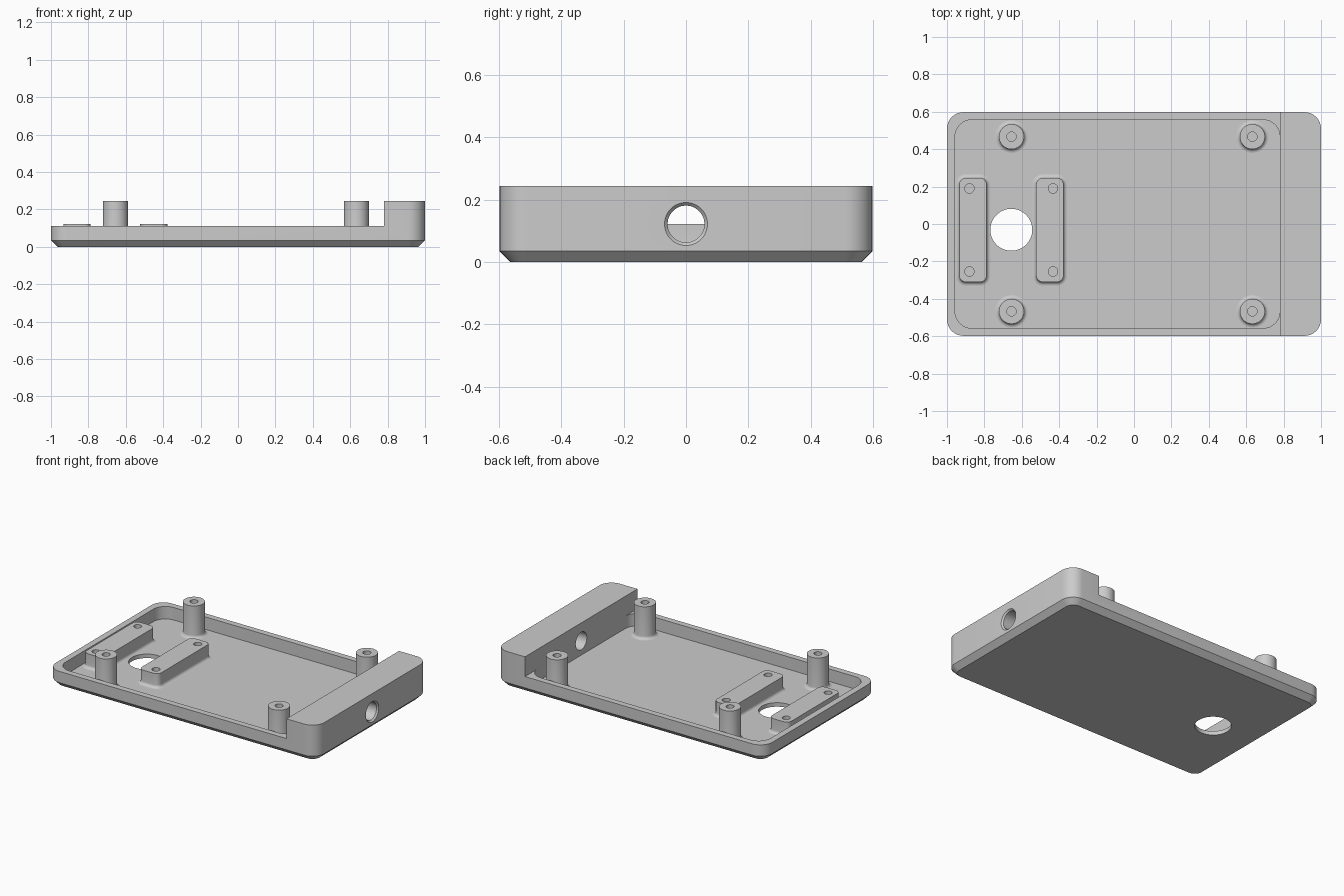
import bpy
import bmesh
import math

if "Cube" in bpy.data.objects:
    bpy.data.objects.remove(bpy.data.objects["Cube"], do_unlink=True)

HALF_Y, RIM, FLOOR, TOP = 0.598, 0.111, 0.027, 0.244
STEP_X, FILLET = 0.78, 0.02

grey = bpy.data.materials.new("plain_grey")
grey.use_nodes = True
COLOUR = (0.6, 0.6, 0.6, 1)
grey.diffuse_color = COLOUR
grey.node_tree.nodes["Principled BSDF"].inputs["Base Color"].default_value = COLOUR


def rounded_rect(x0, x1, y0, y1, r, steps=8):
    """Outline points of a rectangle with rounded corners."""
    pts = []
    corners = [(x1 - r, y1 - r), (x0 + r, y1 - r), (x0 + r, y0 + r), (x1 - r, y0 + r)]
    for i, (cx, cy) in enumerate(corners):
        for k in range(steps + 1):
            a = math.pi / 2 * (i + k / steps)
            pts.append((cx + r * math.cos(a), cy + r * math.sin(a)))
    return pts


def circle(x, y, r, n=48):
    return [(x + r * math.cos(2 * math.pi * k / n), y + r * math.sin(2 * math.pi * k / n))
            for k in range(n)]


def loft(name, rings):
    """Closed solid through a stack of (outline, z) rings."""
    bm = bmesh.new()
    loops = [[bm.verts.new((x, y, z)) for x, y in outline] for outline, z in rings]
    for low, high in zip(loops, loops[1:]):
        n = len(low)
        for i in range(n):
            j = (i + 1) % n
            bm.faces.new((low[i], low[j], high[j], high[i]))
    bm.faces.new(loops[0][::-1])
    bm.faces.new(loops[-1])
    bmesh.ops.recalc_face_normals(bm, faces=bm.faces)
    mesh = bpy.data.meshes.new(name)
    bm.to_mesh(mesh)
    bm.free()
    mesh.materials.append(grey)
    obj = bpy.data.objects.new(name, mesh)
    bpy.context.collection.objects.link(obj)
    return obj


def cut(target, cutter):
    """Subtract the cutter, then drop it."""
    cutter.hide_render = True
    mod = target.modifiers.new("cut", 'BOOLEAN')
    mod.operation, mod.solver, mod.object = 'DIFFERENCE', 'EXACT', cutter
    bpy.context.view_layer.objects.active = target
    bpy.ops.object.modifier_apply(modifier=mod.name)
    bpy.data.objects.remove(cutter, do_unlink=True)


def smooth(obj):
    bpy.ops.object.select_all(action='DESELECT')
    obj.select_set(True)
    bpy.context.view_layer.objects.active = obj
    bpy.ops.object.shade_smooth_by_angle(angle=math.radians(30))


def fillet_rings(outline_at):
    """Rings of a concave fillet rising from the floor; outline_at(grow) gives the outline."""
    rings = []
    for k in range(6):
        a = math.pi / 2 * k / 5
        rings.append((outline_at(FILLET * (1 - math.sin(a))), FLOOR + FILLET * (1 - math.cos(a))))
    return rings


# Tray body with chamfered bottom and raised end block
c = 0.035
tray = loft("tray", [
    (rounded_rect(-1 + c, 1 - c, -HALF_Y + c, HALF_Y - c, 0.088 - c), 0),
    (rounded_rect(-1, 1, -HALF_Y, HALF_Y, 0.088), c),
    (rounded_rect(-1, 1, -HALF_Y, HALF_Y, 0.088), TOP)])
step = rounded_rect(-1.2, STEP_X, -0.8, 0.8, 0.01, 2)
cut(tray, loft("step_cutter", [(step, RIM), (step, 0.4)]))
pocket = rounded_rect(-0.957, STEP_X, -0.557, 0.557, 0.09)
cut(tray, loft("pocket_cutter", [(pocket, FLOOR), (pocket, RIM + 0.05)]))

# Round opening through the floor
opening = circle(-0.656, -0.031, 0.112, 64)
cut(tray, loft("opening_cutter", [(opening, -0.1), (opening, FLOOR + 0.1)]))

# Cable hole through the end block, countersunk outside
port = loft("port_cutter", [(circle(0, 0, r), z) for r, z in
                            [(0.059, 0.7), (0.059, 0.99), (0.069, 1.0), (0.069, 1.1)]])
port.rotation_euler = (0, math.pi / 2, 0)
port.location = (0, 0, 0.122)
bpy.context.view_layer.update()
cut(tray, port)
smooth(tray)

# Corner posts with blind screw holes
for side_x, x in (("right", -0.655), ("left", 0.633)):
    for side_y, y in (("front", -0.467), ("back", 0.467)):
        rings = fillet_rings(lambda g: circle(x, y, 0.067 + g))
        rings += [(circle(x, y, 0.067), TOP), (circle(x, y, 0.025), TOP),
                  (circle(x, y, 0.025), FLOOR + 0.01)]
        smooth(loft(f"{side_y}_{side_x}_post", rings))

# Two mounting bars with screw holes either side of the opening
for name, x, hole_x in (("outer_bar", -0.861, -0.88), ("inner_bar", -0.45, -0.433)):
    def outline(g):
        return rounded_rect(x - 0.073 - g, x + 0.073 + g, -0.31 - g, 0.246 + g, 0.035 + g)
    bar = loft(name, fillet_rings(outline) + [(outline(0), 0.122)])
    for hole_y in (-0.254, 0.19):
        hole = circle(hole_x, hole_y, 0.025, 32)
        cut(bar, loft("screw_hole_cutter", [(hole, FLOOR + 0.01), (hole, 0.2)]))
    smooth(bar)
